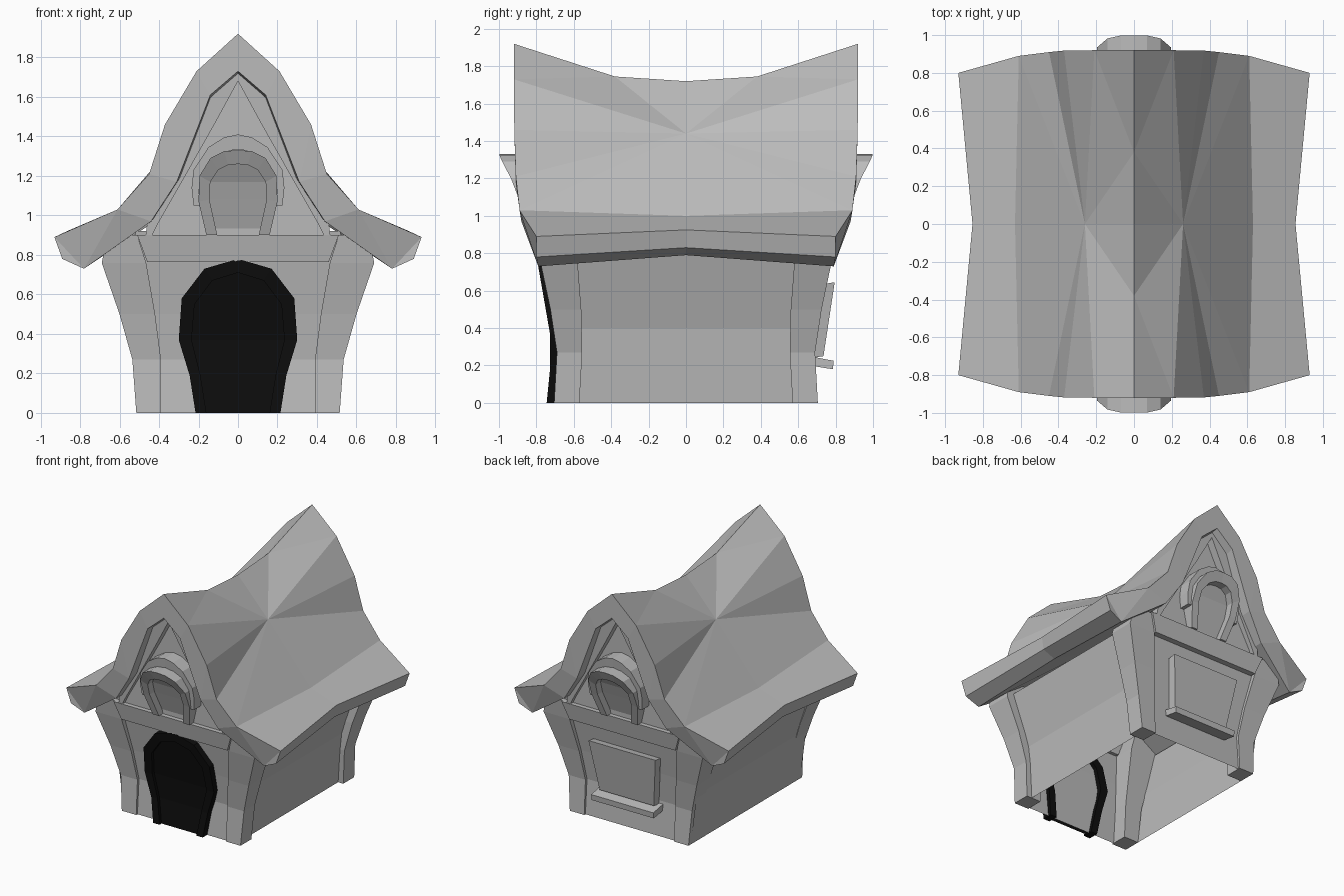
import bpy, bmesh

if "Cube" in bpy.data.objects:
    bpy.data.objects.remove(bpy.data.objects["Cube"])


def material(name, value):
    m = bpy.data.materials.new(name)
    m.use_nodes = True
    colour = (value, value, value, 1)
    m.diffuse_color = colour
    m.node_tree.nodes["Principled BSDF"].inputs["Base Color"].default_value = colour
    return m


GREY = material("light grey", 0.5)
BLACK = material("door black", 0.004)


def make(name, verts, faces, mat, mirror=None):
    mesh = bpy.data.meshes.new(name)
    mesh.from_pydata(verts, [], faces)
    bm = bmesh.new()
    bm.from_mesh(mesh)
    bmesh.ops.recalc_face_normals(bm, faces=bm.faces)
    bm.to_mesh(mesh)
    bm.free()
    mesh.materials.append(mat)
    ob = bpy.data.objects.new(name, mesh)
    bpy.context.collection.objects.link(ob)
    if mirror:
        mod = ob.modifiers.new("mirror", 'MIRROR')
        mod.use_axis = mirror
        mod.use_mirror_merge = True
    return ob


def loft(name, rings, mat, caps=True, closed=True, mirror=None):
    """Skin a list of equal-length rings."""
    n = len(rings[0])
    verts = [v for r in rings for v in r]
    faces = []
    for k in range(len(rings) - 1):
        for i in range(n if closed else n - 1):
            j = (i + 1) % n
            faces.append((k * n + i, k * n + j, k * n + n + j, k * n + n + i))
    if caps:
        faces += [tuple(range(n)), tuple(range(len(verts) - n, len(verts)))]
    return make(name, verts, faces, mat, mirror)


def both(half):
    """Complete a half outline that ends on the centre line."""
    return half + [(-x, z) for x, z in reversed(half[:-1])]


def slope(points):
    """Depth as a function of height, from (z, depth) points."""
    def f(z):
        for (z0, a), (z1, b) in zip(points, points[1:]):
            if z <= z1:
                return a + (b - a) * (z - z0) / (z1 - z0)
        return points[-1][1]
    return f


def arch(name, outer, inner, front, depth, side, mat):
    """Open arch-shaped frame whose face follows a sloping depth."""
    rings = []
    for (ox, oz), (ix, iz) in zip(both(outer), both(inner)):
        fo, fi = front(oz), front(iz)
        rings.append([(ox, side * fo, oz), (ix, side * fi, iz),
                      (ix, side * (fi - depth), iz), (ox, side * (fo - depth), oz)])
    return loft(name, rings, mat)


def panel(name, half, front, inset, side, mat):
    """Sheet made of horizontal strips filling an arch."""
    rows = [[(-x, side * (front(z) - inset), z), (x, side * (front(z) - inset), z)] for x, z in half]
    return loft(name, rows, mat, caps=False, closed=False)


# Sagging roof: one quarter, mirrored both ways
END_OUT = [(0, .92, 1.92), (.21, .92, 1.73), (.37, .918, 1.46), (.45, .91, 1.21),
           (.61, .89, 1.03), (.93, .8, .89), (.89, .8, .78), (.78, .79, .73)]
END_IN = [(.44, .88, .97), (.31, .91, 1.17), (.14, .92, 1.61), (0, .92, 1.73)]
MID = [(0, .38, 1.745), (0, 0, 1.72), (.26, 0, 1.44), (.63, 0, 1.0), (.855, 0, .925),
       (.84, 0, .83), (.74, 0, .79), (.45, 0, .95), (.3, 0, 1.13), (.14, 0, 1.4), (0, 0, 1.55)]
roof_faces = [
    (0, 1, 12), (1, 14, 12), (12, 14, 13), (1, 2, 14), (2, 3, 14), (3, 4, 14), (4, 15, 14),
    (4, 5, 16, 15), (5, 6, 17, 16), (6, 7, 18, 17),
    (7, 8, 19, 18), (8, 9, 20, 19), (9, 10, 21, 20), (10, 11, 22, 21),
    (0, 11, 10, 1), (1, 10, 9, 2), (2, 9, 3), (3, 9, 8, 4), (4, 8, 7), (4, 7, 5), (5, 7, 6)]
make("roof", END_OUT + END_IN + MID, roof_faces, GREY, (True, True, False))

# Flared corner posts: z, x range, y range
POST = [(0, .39, .515, .57, .705), (.27, .39, .535, .555, .69), (.5, .42, .6, .56, .725),
        (.76, .465, .69, .58, .78), (.9, .51, .66, .59, .8)]
loft("corner_posts", [[(a, c, z), (b, c, z), (b, d, z), (a, d, z)] for z, a, b, c, d in POST],
     GREY, mirror=(True, True, False))

# Side walls, one set nearly flush with its posts
for name, wall in (("left_wall", [(.47, 0), (.51, .4), (.63, .8)]),
                   ("right_wall", [(-.515, 0), (-.568, .4), (-.68, .78)])):
    loft(name, [[(x, -.68, z), (x, .68, z)] for x, z in wall], GREY, caps=False, closed=False)

wall_depth = slope([(0, .69), (.27, .67), (.5, .7), (.76, .745), (1, .78)])
gable_depth = slope([(.88, .78), (1.8, .8)])
trim_depth = slope([(.88, .81), (1.8, .87)])
WALL = [(.46, 0), (.46, .27), (.48, .5), (.52, .76), (.52, .92)]
GABLE = [(.47, .88), (.46, .96), (.33, 1.19), (.16, 1.62), (0, 1.75)]
TRIM_IN = [(.44, .89), (.41, .95), (.29, 1.16), (.12, 1.46), (0, 1.68)]

# Horseshoe window outlines
WIN_OUT = [(.16, .9), (.2, 1.07), (.195, 1.2), (.14, 1.29), (.07, 1.325), (0, 1.33)]
WIN_IN = [(.105, .9), (.145, 1.08), (.14, 1.17), (.1, 1.23), (.05, 1.255), (0, 1.26)]
HOOD = [(.225, 1.05), (.235, 1.14), (.225, 1.23), (.15, 1.345), (.07, 1.395), (0, 1.41)]
HOOD_IN = [(.19, 1.05), (.2, 1.12), (.19, 1.2), (.13, 1.29), (.06, 1.325), (0, 1.335)]
win_depth = slope([(.9, .83), (1.16, .915), (1.32, .998), (1.5, 1.0)])
hood_depth = slope([(.9, .85), (1.4, .91)])

for side, end in ((-1, "front"), (1, "back")):
    panel(end + "_wall", WALL, wall_depth, 0, side, GREY)
    panel(end + "_gable", GABLE, gable_depth, 0, side, GREY)
    arch(end + "_gable_trim", GABLE, TRIM_IN, trim_depth, .06, side, GREY)
    # Cross beam under the gable
    loft(end + "_beam", [[(x * .46, side * .72, .765), (x * .46, side * .79, .765),
                          (x * .51, side * .815, .9), (x * .51, side * .72, .9)] for x in (-1, 1)], GREY)
    arch(end + "_window_frame", WIN_OUT, WIN_IN, win_depth, .14, side, GREY)
    panel(end + "_window_pane", WIN_IN, win_depth, .06, side, GREY)
    arch(end + "_window_hood", HOOD, HOOD_IN, hood_depth, .13, side, GREY)

# Front door with a thick surround
door_depth = slope([(0, .745), (.3, .715), (.73, .79), (1, .8)])
DOOR = [(.215, 0), (.245, .19), (.3, .37), (.285, .58), (.17, .73), (0, .78)]
DOOR_IN = [(.16, .0), (.19, .19), (.235, .37), (.22, .55), (.13, .67), (0, .71)]
arch("door_surround", DOOR, DOOR_IN, door_depth, .08, -1, BLACK)
panel("door_panel", DOOR_IN, door_depth, .025, -1, BLACK)

# Tilted back shutter and its sill
loft("back_shutter", [[(-w, y, z), (w, y, z), (w, y + .065, z + .01), (-w, y + .065, z + .01)]
                      for w, y, z in ((.235, .67, .24), (.29, .73, .635))], GREY)
loft("back_sill", [[(x, .66, .2), (x, .785, .18), (x, .79, .225), (x, .66, .25)] for x in (-.27, .27)], GREY)
